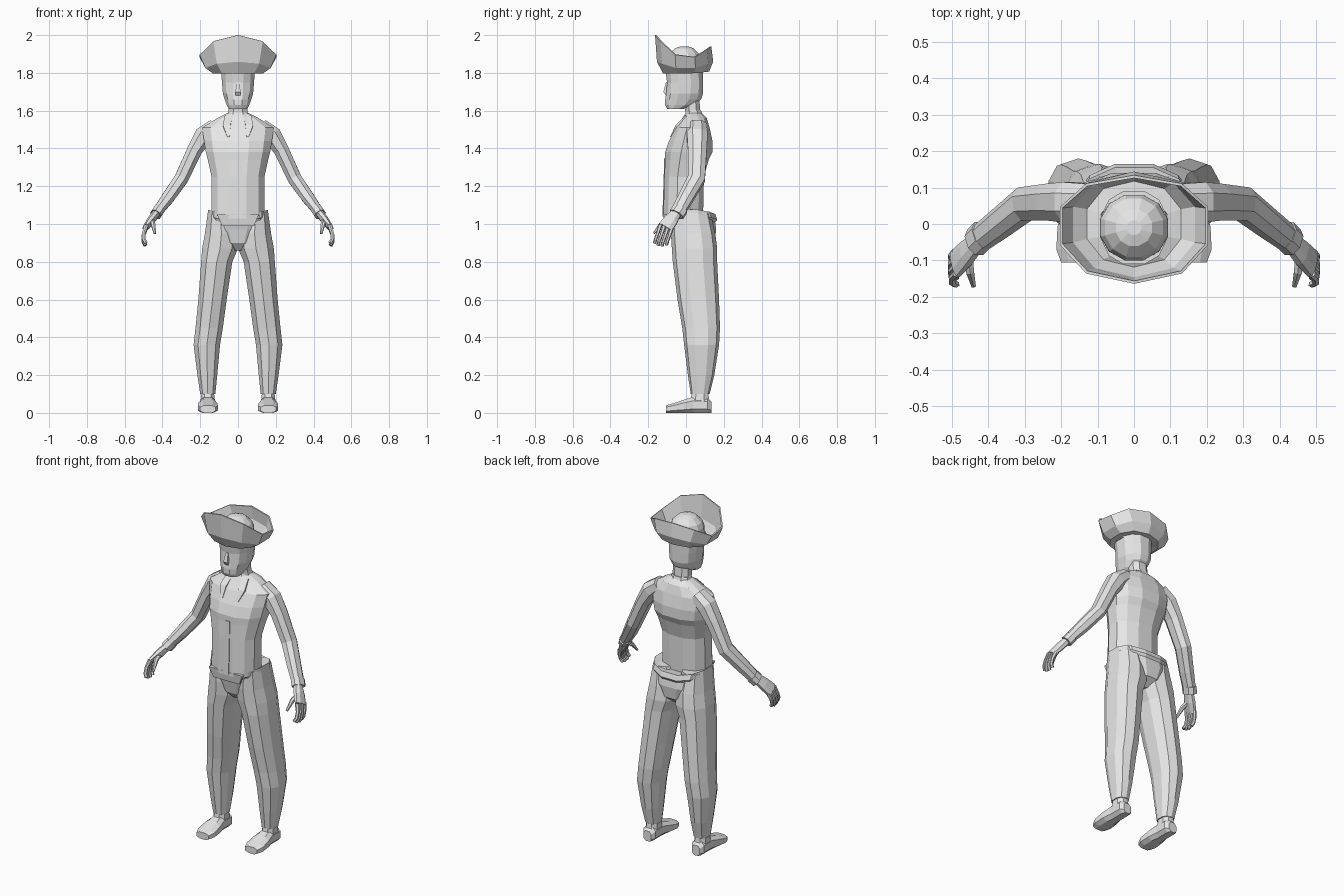
import bpy, bmesh
from math import cos, sin, pi, copysign
from mathutils import Vector

if "Cube" in bpy.data.objects:
    bpy.data.objects.remove(bpy.data.objects["Cube"])

colour = (.8, .8, .8, 1)
grey = bpy.data.materials.new("plain_grey")
grey.use_nodes = True
grey.diffuse_color = colour
grey.node_tree.nodes["Principled BSDF"].inputs["Base Color"].default_value = colour


def skin(name, rings, caps=True, mirror=False, thickness=0):
    """Join equal rings of points into a flat-shaded object."""
    bm = bmesh.new()
    loops = [[bm.verts.new(point) for point in ring] for ring in rings]
    for lower, upper in zip(loops, loops[1:]):
        for i in range(len(lower)):
            bm.faces.new((lower[i - 1], lower[i], upper[i], upper[i - 1]))
    if caps:
        bm.faces.new(loops[0])
        bm.faces.new(loops[-1])
    bmesh.ops.recalc_face_normals(bm, faces=bm.faces)
    mesh = bpy.data.meshes.new(name)
    bm.to_mesh(mesh)
    bm.free()
    mesh.materials.append(grey)
    part = bpy.data.objects.new(name, mesh)
    bpy.context.collection.objects.link(part)
    if mirror:
        part.modifiers.new("Mirror", "MIRROR").use_mirror_merge = False
    if thickness:
        solid = part.modifiers.new("Solidify", "SOLIDIFY")
        solid.thickness = thickness
        solid.offset = 0
    return part


def outline(sides, squareness):
    """Rounded-box outline that fills a box two units wide."""
    points = []
    for i in range(sides):
        angle = 2 * pi * (i + .5) / sides
        c, s = cos(angle), sin(angle)
        points.append((copysign(abs(c) ** squareness, c), copysign(abs(s) ** squareness, s)))
    width = max(u for u, v in points)
    depth = max(v for u, v in points)
    return [(u / width, v / depth) for u, v in points]


def stack(rows, sides=12, squareness=.85, centre=0):
    """Level rings from rows of height, half width, front and back."""
    return [[(centre + u * half, (front + back + v * (back - front)) / 2, z)
             for u, v in outline(sides, squareness)] for z, half, front, back in rows]


def tube(path, across, sides=8):
    """Rings square to a path of position, thin radius and wide radius."""
    centres = [Vector(step[:3]) for step in path]
    last = len(path) - 1
    rings = []
    for i, (centre, step) in enumerate(zip(centres, path)):
        along = (centres[min(i + 1, last)] - centres[max(i - 1, 0)]).normalized()
        wide = (across - along * across.dot(along)).normalized()
        thin = along.cross(wide)
        rings.append([centre + thin * u * step[3] + wide * v * step[4]
                      for u, v in outline(sides, .9)])
    return rings


sideways, depthwise, upright = Vector((1, 0, 0)), Vector((0, 1, 0)), Vector((0, 0, 1))

# Jacket with a front closing strip, collar and lapels
skin("jacket_body", stack([
    (1.03, .14, -.12, .09), (1.25, .14, -.115, .095), (1.34, .16, -.11, .12),
    (1.38, .17, -.11, .14), (1.44, .18, -.09, .14), (1.51, .19, -.055, .125),
    (1.56, .11, -.02, .11), (1.59, .05, 0, .08)]))
skin("jacket_front_strip", stack([(1.04, .015, -.125, -.11), (1.35, .015, -.115, -.1)],
                                 4, 1, .01))
skin("collar", stack([(1.54, .07, -.02, .1), (1.6, .05, 0, .08)], 8))
skin("collar_lapel", tube([
    (.05, 0, 1.57, .006, .02), (.06, -.05, 1.52, .006, .02), (.05, -.08, 1.46, .004, .006)],
    sideways, 4), mirror=True)

# Neck, head and nose
skin("neck", stack([(1.55, .05, 0, .08), (1.67, .05, -.01, .07)], 8))
skin("head", stack([
    (1.61, .05, -.1, -.01), (1.63, .06, -.11, .05), (1.66, .07, -.11, .08),
    (1.69, .08, -.105, .09), (1.75, .085, -.1, .09), (1.82, .09, -.11, .09)]))
skin("nose", tube([(0, -.1, 1.75, .008, .006), (0, -.11, 1.7, .013, .01),
                   (0, -.1, 1.68, .012, .006)], depthwise, 4))


# Hat with an upturned brim, high at the front and back, and a domed crown
def brim_ring(half_width, front, back, side_height, front_height, back_height):
    ring = []
    for u, v in outline(10, .9):
        tip = front_height if v < 0 else back_height
        height = side_height + (tip - side_height) * abs(v) ** 1.5
        reach = -front if v < 0 else back
        ring.append((u * half_width, v * reach, height))
    return ring


skin("hat_brim", [
    brim_ring(.09, -.1, .08, 1.81, 1.81, 1.81), brim_ring(.13, -.12, .12, 1.8, 1.8, 1.81),
    brim_ring(.17, -.15, .14, 1.82, 1.86, 1.86), brim_ring(.2, -.16, .13, 1.87, 2, 1.94)],
    caps=False, thickness=.008)
skin("hat_crown", stack([
    (1.8, .094, -.1, .08), (1.87, .092, -.1, .08), (1.9, .08, -.09, .07),
    (1.93, .05, -.06, .04), (1.94, .02, -.03, .01)], 12, 1))

# Sleeves and cuffs
skin("sleeve", tube([
    (.12, .06, 1.52, .04, .05), (.18, .06, 1.47, .05, .055), (.23, .06, 1.39, .04, .05),
    (.3, .055, 1.24, .037, .046), (.37, 0, 1.14, .034, .04), (.43, -.045, 1.06, .026, .036)],
    depthwise), mirror=True)
skin("cuff", tube([(.415, -.03, 1.08, .03, .04), (.435, -.05, 1.05, .03, .04)], depthwise),
     mirror=True)

# Hands with a palm, four curled fingers and a thumb
knuckles = Vector((.05, .95, -.3))
skin("palm", tube([
    (.43, -.05, 1.06, .02, .026), (.46, -.08, 1.02, .02, .036), (.49, -.11, .98, .014, .04)],
    knuckles), mirror=True)
fingers = {"first": .95, "middle": 1, "ring": .97, "little": .85}
for place, (label, length) in enumerate(fingers.items()):
    joint = Vector((.487, -.106, .985)) + knuckles * (place - 1.5) * .021
    path = [(*joint, .011, .011)]
    for bend in ((.014, -.014, -.045), (0, -.012, -.033), (-.012, -.006, -.022)):
        joint = joint + Vector(bend) * length
        path.append((*joint, .009, .009))
    skin(label + "_finger", tube(path, knuckles, 6), mirror=True)
skin("thumb", tube([
    (.455, -.08, 1.02, .012, .016), (.45, -.13, 1, .011, .013), (.44, -.17, .95, .006, .006)],
    upright, 6), mirror=True)

# Trousers with a seat, waistband rising at the hips, front plate and legs
skin("trouser_seat", stack([
    (.86, .03, -.03, .1), (.9, .1, -.065, .15), (.97, .15, -.08, .16), (1.04, .15, -.1, .15)]))
band = skin("waistband", stack([
    (1, .145, -.1, .15), (1.02, .16, -.11, .165), (1.05, .16, -.115, .155),
    (1.04, .13, -.1, .09)]))
for vertex in band.data.vertices:
    vertex.co.z += abs(vertex.co.x) ** 2
skin("waist_plate", stack([(.99, .085, -.11, -.1), (1.05, .11, -.12, -.1)], 4, 1))


def leg_ring(z, inner, outer, front, back):
    return stack([(z, (outer - inner) / 2, front, back)], 10, .85, (inner + outer) / 2)[0]


skin("trouser_leg", [
    leg_ring(1.06, .03, .16, -.08, .13), leg_ring(.95, 0, .175, -.08, .155),
    leg_ring(.87, 0, .19, -.075, .165), leg_ring(.8, .03, .195, -.07, .165),
    leg_ring(.6, .06, .21, -.045, .175), leg_ring(.45, .08, .225, -.02, .18),
    leg_ring(.36, .095, .235, -.01, .175), leg_ring(.2, .11, .215, .01, .15),
    leg_ring(.1, .12, .2, .025, .125)], mirror=True)

# Shoes, skinned from heel to toe with flat soles
skin("shoe_ankle", stack([(.13, .03, .035, .115), (.05, .04, .02, .125)], 8, .85, .16),
     mirror=True)
skin("shoe", [[(.16 + u * half, y, (v + 1) * top / 2) for u, v in outline(8, .75)]
              for y, half, top in ((.135, .025, .06), (.115, .04, .08), (.04, .04, .085),
                                   (-.01, .05, .07), (-.07, .053, .05), (-.105, .04, .04))],
     mirror=True)
